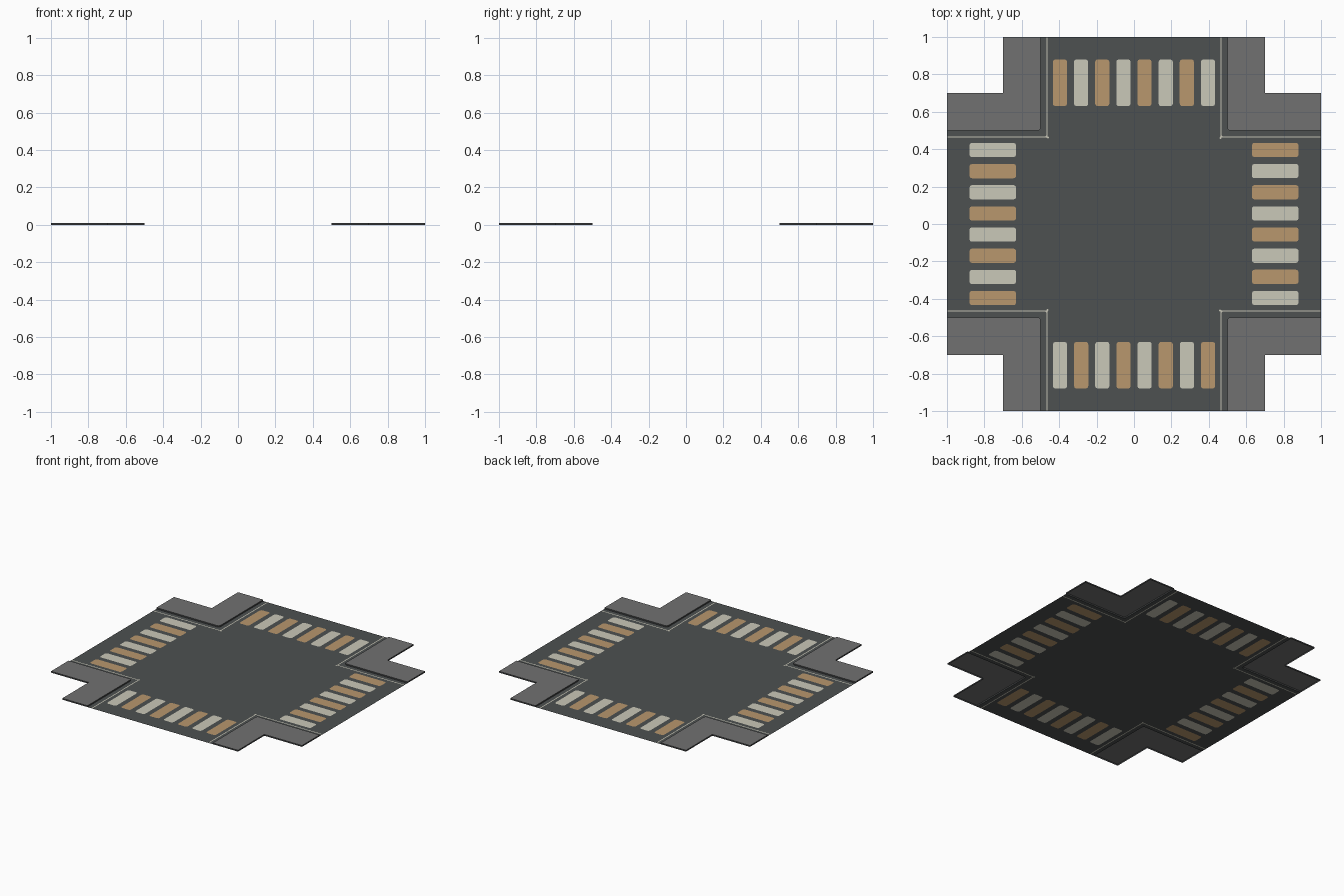
import bpy, bmesh, math
from mathutils import Matrix, Vector

if "Cube" in bpy.data.objects:
    bpy.data.objects.remove(bpy.data.objects["Cube"])


def material(name, rgb):
    m = bpy.data.materials.new(name)
    m.diffuse_color = (*rgb, 1)
    m.use_nodes = True
    m.node_tree.nodes["Principled BSDF"].inputs["Base Color"].default_value = m.diffuse_color
    return m


ASPHALT = material("asphalt", (0.074, 0.082, 0.083))
CREAM = material("cream_paint", (0.591, 0.578, 0.479))
TAN = material("tan_paint", (0.479, 0.310, 0.153))
PAVING = material("grey_paving", (0.165, 0.165, 0.165))
CURB = material("dark_curb", (0.060, 0.064, 0.066))


def turn(points, k):
    """Rotate a 2D outline by k quarter turns."""
    c, s = [(1, 0), (0, 1), (-1, 0), (0, -1)][k]
    return [(c * x - s * y, s * x + c * y) for x, y in points]


def finish(bm, name, mats):
    me = bpy.data.meshes.new(name)
    bm.to_mesh(me)
    bm.free()
    for m in mats:
        me.materials.append(m)
    ob = bpy.data.objects.new(name, me)
    bpy.context.collection.objects.link(ob)
    return ob


def stripe(cx, w=0.038, y0=0.63, y1=0.88, r=0.013):
    """Crossing stripe with rounded corners."""
    pts = []
    for i, (x, y) in enumerate([(cx + w - r, y1 - r), (cx - w + r, y1 - r),
                                (cx - w + r, y0 + r), (cx + w - r, y0 + r)]):
        for j in range(3):
            a = math.radians(90 * i + 45 * j)
            pts.append((x + r * math.cos(a), y + r * math.sin(a)))
    return pts


# Road: cross-shaped sheet with painted markings cut into it
bm = bmesh.new()
edges, markings = [], []


def loop(points):
    vs = [bm.verts.new((x, y, 0)) for x, y in points]
    edges.extend(bm.edges.new((vs[i - 1], vs[i])) for i in range(len(vs)))
    return vs


arm = [(0.5, 0.51), (0.51, 0.5), (1, 0.5), (1, -0.5), (0.51, -0.5)]
outline = []
for k in range(4):
    # one arm: inner corner chamfer, then the road end
    outline += turn([(0.5, -0.51), (0.51, -0.5), (1, -0.5), (1, 0.5)], k)
loop(outline)

a, b, e = 0.462, 0.469, 0.998
edge_line = [(a - 0.006, a - 0.003), (a + 0.002, a - 0.008), (b, a), (e, a), (e, b),
             (b + 0.004, b), (b, b + 0.004), (b, e), (a, e), (a, b)]
for k in range(4):
    for i in range(8):
        vs = loop(turn(stripe(-0.396 + 0.1131 * i), k))
        markings.append((vs, 1 + (i + 1) % 2))
    markings.append((loop(turn(edge_line, k)), 1))

bmesh.ops.triangle_fill(bm, use_beauty=True, use_dissolve=False, edges=edges)
# drop any fill inside markings, then add the painted faces
inside = [set(vs) for vs, _ in markings]
bmesh.ops.delete(bm, geom=[f for f in bm.faces if any(set(f.verts) <= s for s in inside)],
                 context='FACES_ONLY')
for vs, mat in markings:
    f = bm.faces.new(vs)
    f.material_index = mat
for f in bm.faces:
    f.normal_update()
    if f.normal.z < 0:
        f.normal_flip()
finish(bm, "road", [ASPHALT, CREAM, TAN])

# Sidewalks: raised L-shaped corner with dark curb walls, open underneath
H = 0.01
corner = [(0.51, 0.5), (1, 0.5), (1, 0.7), (0.7, 0.7), (0.7, 1), (0.5, 1), (0.5, 0.51)]
for k in range(4):
    bm = bmesh.new()
    pts = turn(corner, k)
    top = [bm.verts.new((x, y, H)) for x, y in pts]
    low = [bm.verts.new((x, y, 0)) for x, y in pts]
    bm.faces.new(top)
    for i in range(len(pts)):
        f = bm.faces.new((low[i - 1], low[i], top[i], top[i - 1]))
        f.material_index = 1
    finish(bm, f"sidewalk_{k + 1}", [PAVING, CURB])
